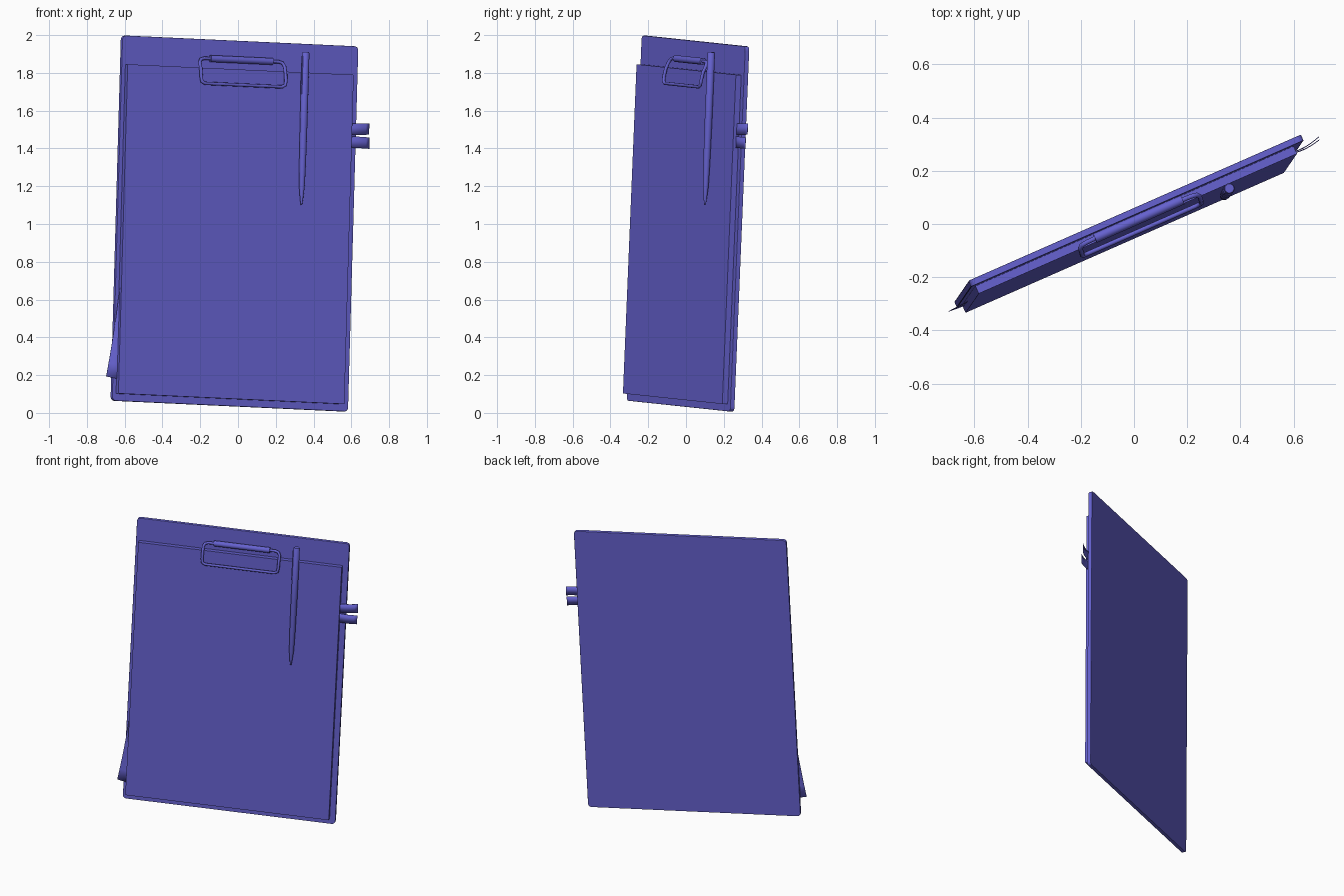
import bpy, bmesh, math
from mathutils import Vector, Matrix

cube = bpy.data.objects.get("Cube")
if cube:
    bpy.data.objects.remove(cube, do_unlink=True)

# One colour for the whole model
indigo = bpy.data.materials.new("indigo")
indigo.use_nodes = True
COLOUR = (0.13, 0.12, 0.62, 1)
indigo.diffuse_color = COLOUR
indigo.node_tree.nodes["Principled BSDF"].inputs["Base Color"].default_value = COLOUR

# Leaning board frame: a = across, b = up the board, c = out of its front
up = Vector((0.055, 0.08, 1.935)).normalized()
across = Vector((0.914, 0.403, 0))
across = (across - up * across.dot(up)).normalized()
out = across.cross(up)
FRAME = Matrix.Translation((-0.024, 0.022, 1.002)) @ Matrix((across, up, out)).transposed().to_4x4()


def finish(name, bm, smooth=False):
    bmesh.ops.recalc_face_normals(bm, faces=bm.faces)
    mesh = bpy.data.meshes.new(name)
    bm.to_mesh(mesh)
    bm.free()
    mesh.materials.append(indigo)
    obj = bpy.data.objects.new(name, mesh)
    bpy.context.collection.objects.link(obj)
    obj.matrix_world = FRAME
    if smooth:
        bpy.ops.object.select_all(action='DESELECT')
        obj.select_set(True)
        bpy.context.view_layer.objects.active = obj
        bpy.ops.object.shade_smooth_by_angle(angle=math.radians(40))
    return obj


def slab(name, a0, a1, b0, b1, c0, c1, corner=0):
    """Flat block, with its four corners rounded if asked."""
    bm = bmesh.new()
    bmesh.ops.create_cube(bm, size=1)
    for v in bm.verts:
        v.co = (a1 if v.co.x > 0 else a0, b1 if v.co.y > 0 else b0, c1 if v.co.z > 0 else c0)
    if corner:
        edges = [e for e in bm.edges if abs(e.verts[0].co.z - e.verts[1].co.z) > 0.001]
        bmesh.ops.bevel(bm, geom=edges, offset=corner, segments=4, affect='EDGES', profile=0.5)
    return finish(name, bm)


def lathe(name, profile, matrix, sides=20):
    """Spin (radius, height) points around the local z axis."""
    bm = bmesh.new()
    verts = [bm.verts.new((r, 0, h)) for r, h in profile]
    edges = [bm.edges.new(pair) for pair in zip(verts, verts[1:])]
    bmesh.ops.spin(bm, geom=verts + edges, cent=(0, 0, 0), axis=(0, 0, 1),
                   angle=math.tau, steps=sides)
    bmesh.ops.remove_doubles(bm, verts=bm.verts, dist=0.0002)
    bm.transform(matrix)
    return finish(name, bm, True)


def ribbon(name, rows, thickness=0.002):
    """Thin sheet through pairs of edge points."""
    bm = bmesh.new()
    pairs = [[bm.verts.new(p) for p in row] for row in rows]
    for (p, q), (r, s) in zip(pairs, pairs[1:]):
        bm.faces.new((p, q, s, r))
    obj = finish(name, bm, True)
    mod = obj.modifiers.new("thickness", 'SOLIDIFY')
    mod.thickness = thickness
    mod.offset = 0
    return obj


# Backing board and stack of paper
board = slab("backing_board", -0.683, 0.683, -0.968, 0.968, 0, 0.025, 0.022)
soft = board.modifiers.new("soft_edges", 'BEVEL')
soft.width = 0.003
soft.segments = 2
slab("paper_stack", -0.662, 0.646, -0.93, 0.815, 0.025, 0.056)

# Loose sheet slipping out at the lower left
rows = []
for i in range(9):
    t = i / 8
    rows.append(((-0.655 - 0.068 * t ** 1.4, -0.25 - 0.592 * t, 0.036 - 0.008 * t),
                 (-0.60, -0.25 - 0.61 * t, 0.036)))
ribbon("loose_sheet", rows)

# Index flags at the right edge
for name, mid, lift, rise in (("upper_flag", 0.525, -0.012, 0.008),
                              ("lower_flag", 0.46, -0.003, -0.002)):
    rows = []
    for i in range(7):
        t = i / 6
        a = 0.63 + 0.128 * t
        c = 0.036 + lift * t + 0.008 * math.sin(math.pi * t)
        b = mid + rise * t
        rows.append(((a, b - 0.03, c), (a, b + 0.03, c)))
    ribbon(name, rows)

# Clip: hinge tube and bent wire bail
turn = Matrix.Translation((0, 0.866, 0.043)) @ Matrix.Rotation(math.pi / 2, 4, 'Y')
lathe("clip_tube", [(0, -0.18), (0.018, -0.18), (0.018, 0.18), (0, 0.18)], turn)

half = [(0.17, 0.866, 0.043), (0.215, 0.866, 0.044), (0.236, 0.86, 0.047), (0.245, 0.843, 0.056),
        (0.245, 0.81, 0.07), (0.245, 0.765, 0.079), (0.241, 0.742, 0.081),
        (0.222, 0.732, 0.081)]
path = half + [(-a, b, c) for a, b, c in reversed(half)]
curve = bpy.data.curves.new("clip_wire", 'CURVE')
curve.dimensions = '3D'
curve.bevel_depth = 0.009
curve.bevel_resolution = 3
curve.use_fill_caps = True
spline = curve.splines.new('POLY')
spline.points.add(len(path) - 1)
for point, co in zip(spline.points, path):
    point.co = (*co, 1)
spline.use_smooth = True
curve.materials.append(indigo)
wire = bpy.data.objects.new("clip_wire", curve)
bpy.context.collection.objects.link(wire)
wire.matrix_world = FRAME

# Pen lying on the paper, tip down, with its pocket clip
along = Matrix.Translation((0.356, 0, 0.076)) @ Matrix.Rotation(-math.pi / 2, 4, 'X')
lathe("pen", [(0, 0.111), (0.004, 0.113), (0.008, 0.14), (0.015, 0.21), (0.018, 0.33),
              (0.02, 0.55), (0.02, 0.918), (0.017, 0.922), (0, 0.922)], along)
slab("pen_clip", 0.332, 0.338, 0.70, 0.90, 0.076, 0.084)
slab("pen_clip_bridge", 0.332, 0.35, 0.885, 0.90, 0.076, 0.084)
